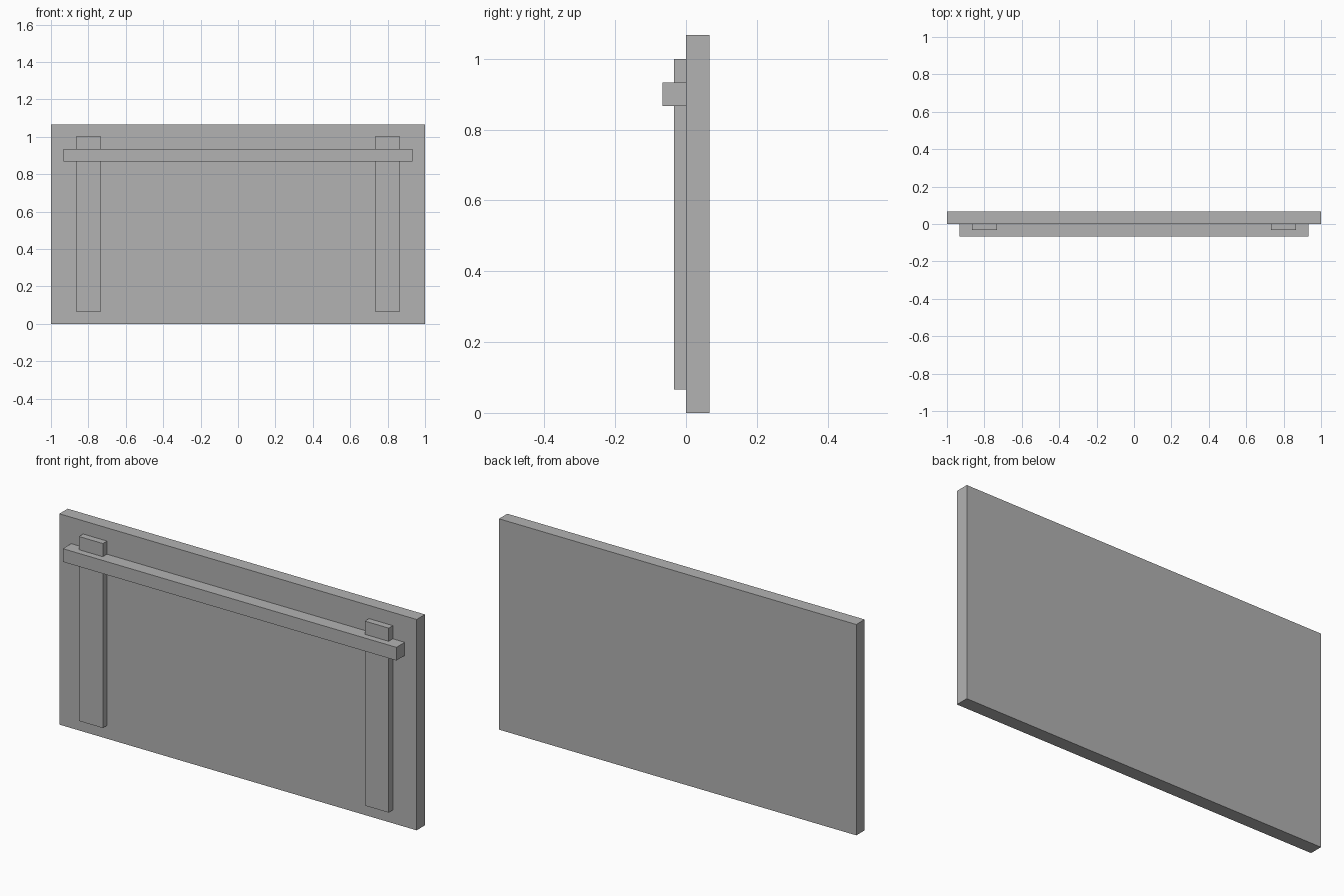
import bpy

if "Cube" in bpy.data.objects:
    bpy.data.objects.remove(bpy.data.objects["Cube"])

U = 1 / 15  # the model sits on a grid of this size

grey = bpy.data.materials.new("plain grey")
grey.diffuse_color = (0.448, 0.448, 0.448, 1)
grey.use_nodes = True
grey.node_tree.nodes["Principled BSDF"].inputs["Base Color"].default_value = grey.diffuse_color


def box(name, low, high):
    """Box between two corners given in grid units."""
    bpy.ops.mesh.primitive_cube_add(
        size=1, location=[(a + b) / 2 * U for a, b in zip(low, high)])
    ob = bpy.context.object
    ob.name = name
    ob.scale = [(b - a) * U for a, b in zip(low, high)]
    bpy.ops.object.transform_apply(location=False, rotation=False, scale=True)
    ob.data.materials.append(grey)
    return ob


# Back panel
box("panel", (-15, 0, 0), (15, 1, 16))

# Two flat posts on the front
for side, x in (("left", -12), ("right", 12)):
    box(side + "_post", (x - 1, -0.5, 1), (x + 1, 0, 15))

# Cross rail over the posts
box("cross_rail", (-14, -1, 13), (14, 0, 14))
